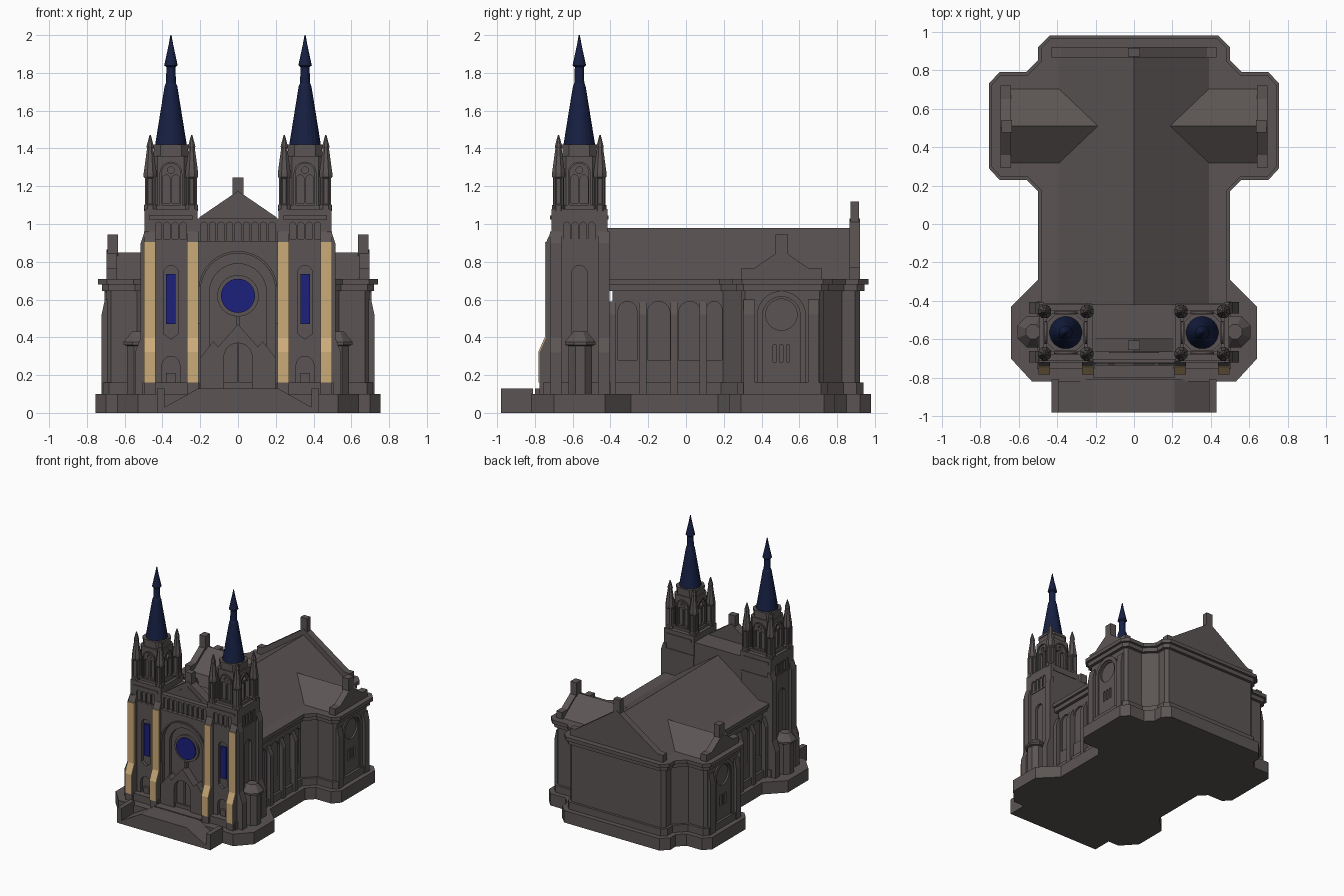
import bpy, bmesh, math
from mathutils import Vector

if "Cube" in bpy.data.objects:
    bpy.data.objects.remove(bpy.data.objects["Cube"])

def material(name, col):
    m = bpy.data.materials.new(name)
    m.diffuse_color = (*col, 1)
    m.use_nodes = True
    m.node_tree.nodes["Principled BSDF"].inputs["Base Color"].default_value = m.diffuse_color
    return m

STONE = material("stone", (0.105, 0.09, 0.088))
GOLD = material("gold_stone", (0.60, 0.41, 0.19))
BLUE = material("blue_glass", (0.012, 0.014, 0.20))
NAVY = material("spire_slate", (0.008, 0.014, 0.055))

def finish(name, bm, mat):
    bmesh.ops.recalc_face_normals(bm, faces=bm.faces[:])
    me = bpy.data.meshes.new(name)
    bm.to_mesh(me)
    bm.free()
    ob = bpy.data.objects.new(name, me)
    bpy.context.collection.objects.link(ob)
    me.materials.append(mat)
    return ob

def prism(name, profs, axis, a, b, mat=STONE):
    """Extrude one or more 2D profiles along an axis from a to b."""
    put = {'x': lambda p, t: (t, p[0], p[1]), 'y': lambda p, t: (p[0], t, p[1]),
           'z': lambda p, t: (p[0], p[1], t)}[axis]
    bm = bmesh.new()
    for pr in profs:
        lo = [bm.verts.new(put(p, a)) for p in pr]
        hi = [bm.verts.new(put(p, b)) for p in pr]
        bm.faces.new(lo)
        bm.faces.new(hi)
        for i in range(len(pr)):
            j = (i + 1) % len(pr)
            bm.faces.new((lo[i], lo[j], hi[j], hi[i]))
    return finish(name, bm, mat)

def rect(a, b, c, d):
    return [(a, c), (b, c), (b, d), (a, d)]

def box(name, x0, x1, y0, y1, z0, z1, mat=STONE):
    return prism(name, [rect(x0, x1, y0, y1)], 'z', z0, z1, mat)

def arch(c, r, z0, top, n=10):
    return [(c - r, z0), (c + r, z0)] + [(c + r * math.cos(math.pi * i / n),
            top - r + r * math.sin(math.pi * i / n)) for i in range(n + 1)]

def ring(c, z, r, n=32):
    return [(c + r * math.cos(2 * math.pi * i / n), z + r * math.sin(2 * math.pi * i / n)) for i in range(n)]

def band(c, r0, r1, z0, zc, n=16):
    """Arch-shaped moulding profile."""
    half = [(c + math.cos(math.pi * i / n), math.sin(math.pi * i / n)) for i in range(n + 1)]
    f = lambda r: [(c + (x - c) * r, zc + z * r) for x, z in half]
    return [(c + r1, z0)] + f(r1) + [(c - r1, z0), (c - r0, z0)] + f(r0)[::-1] + [(c + r0, z0)]

def lathe(name, cx, cy, prof, n, mat=STONE):
    bm = bmesh.new()
    rings = [[bm.verts.new((cx + r * math.cos(math.tau * (i + .5) / n), cy + r * math.sin(math.tau * (i + .5) / n), z))
              for i in range(n)] for r, z in prof]
    for a, b in zip(rings, rings[1:]):
        for i in range(n):
            bm.faces.new((a[i], a[(i + 1) % n], b[(i + 1) % n], b[i]))
    bm.faces.new(rings[0])
    bm.faces.new(rings[-1])
    return finish(name, bm, mat)

def cut(ob, profs, axis, a, b):
    c = prism(ob.name + "_cutter", profs, axis, a, b)
    c.hide_render = True
    c.hide_viewport = False
    c.display_type = 'WIRE'
    m = ob.modifiers.new("recess", 'BOOLEAN')
    m.operation, m.solver, m.object = 'DIFFERENCE', 'EXACT', c

# cross-shaped plan, right half from back to front
NAVE = [(.44, .98), (.50, .92), (.50, .85), (.56, .79), (.70, .79), (.755, .73), (.755, .29),
        (.70, .23), (.56, .23), (.50, .17)]
def plan(front, inset):
    half = NAVE + front
    pts = [Vector(p) for p in half + [(-x, y) for x, y in reversed(half)]]
    out = []
    for i, p in enumerate(pts):
        d0, d1 = (p - pts[i - 1]).normalized(), (pts[(i + 1) % len(pts)] - p).normalized()
        n0, n1 = Vector((d0.y, -d0.x)), Vector((d1.y, -d1.x))
        out.append(tuple(p + (n0 + n1) * inset / (1 + n0.dot(n1))))
    return out

# plinth, walls and cornices
FRONT = [(.50, -.29), (.64, -.43), (.64, -.70), (.53, -.82), (.43, -.82)]
prism("plinth", [plan(FRONT, 0)], 'z', 0, .10)
for nm, ins, z0, z1 in (("wall_base", .04, .10, .16), ("cornice_lower", .035, .645, .68),
                        ("cornice_upper", .015, .68, .71)):
    prism(nm, [plan([(.50, -.45)], ins)], 'z', z0, z1)
walls = prism("walls", [plan([(.50, -.45)], .06)], 'z', .10, .66)
SIDE = [arch(c, r, .28, .59) for c, r in ((-.31, .05), (-.145, .06), (.02, .06), (.15, .04))]
SIDE += [rect(y - .009, y + .009, .27, .36) for y in (.47, .505, .54)] + [ring(.505, .52, .083)]
for s in (1, -1):
    nave_cut = [p for p in SIDE[:4]]
    cut(walls, nave_cut, 'x', s * .425, s * .465)
    cut(walls, SIDE[4:], 'x', s * .68, s * .72)

# entrance platform with side ramps
box("entrance_platform", -.21, .21, -.98, -.81, 0, .13)
for s in (1, -1):
    prism("entrance_ramp", [[(s * .20, 0), (s * .39, 0), (s * .39, .03), (s * .21, .13), (s * .20, .13)]], 'y', -.98, -.81)
    box("entrance_side_wall", s * .39, s * .43, -.98, -.81, 0, .13)

# roofs and rear gable
prism("nave_roof", [[(-.45, .70), (-.39, .71), (0, .98), (.39, .71), (.45, .70)]], 'y', -.42, .88)
prism("rear_gable", [[(-.43, .70), (-.43, .77), (-.38, .77), (0, 1.03), (.38, .77), (.43, .77), (.43, .70)]], 'y', .865, .92)
box("rear_finial", -.03, .03, .87, .915, 1.0, 1.12)

for s in (1, -1):
    # transept roof, gable and end wall
    prism("transept_roof", [[(.31, .705), (.71, .705), (.51, .85)]], 'x', s * .15, s * .67)
    prism("transept_gable", [[(.29, .70), (.29, .765), (.36, .765), (.505, .865), (.65, .765), (.72, .765), (.72, .70)]], 'x', s * .64, s * .695)
    box("transept_finial", s * .635, s * .69, .475, .54, .83, .945)
    prism("transept_arch", [band(.505, .10, .13, .16, .515)], 'x', s * .69, s * .706)
    for y in (.335, .675):
        prism("transept_buttress", [[(s * .69, .1), (s * .722, .1), (s * .722, .52), (s * .705, .60), (s * .69, .60)]], 'y', y - .03, y + .03)
    # nave buttresses and window frames
    for y in (-.39, -.228, -.063, .092):
        prism("nave_buttress", [[(s * .43, .1), (s * .475, .1), (s * .475, .52), (s * .445, .59), (s * .43, .59)]], 'y', y - .02, y + .02)

    # tower lower stage
    cx, cy = s * .355, -.565
    tower = prism("tower_body", [rect(cx - .135, cx + .135, -.71, -.41)], 'z', .10, .92)
    niche = arch(cx, .04, .42, .78)
    niche.insert(1, (cx, .39))
    cut(tower, [niche, arch(cx, .047, .16, .30)], 'y', -.75, -.685)
    cut(tower, [arch(cy, .042, .40, .78)], 'x', s * .47, s * .54)
    prism("tower_window", [rect(cx - .025, cx + .025, .47, .735)], 'y', -.70, -.68, BLUE)
    prism("tower_door", [rect(cx - .025, cx + .025, .16, .21), ], 'y', -.705, -.68)
    box("tower_base", cx - .15, cx + .15, -.755, -.40, .10, .16)
    # front buttresses with gold facing
    for x in (s * .24, s * .467):
        fr = [(-.70, .1), (-.775, .1), (-.775, .32), (-.74, .40), (-.74, .905), (-.715, .96), (-.70, .96)]
        prism("front_buttress", [fr], 'x', x - .03, x + .03)
        face = [(-.775, .16), (-.782, .16), (-.782, .322), (-.747, .402), (-.747, .905), (-.74, .905), (-.74, .40), (-.775, .32)]
        prism("gold_facing", [face], 'x', x - .031, x + .031, GOLD)
    # side buttresses
    for y in (-.69, -.435):
        prism("tower_side_buttress", [[(s * .47, .1), (s * .545, .1), (s * .545, .32), (s * .515, .40), (s * .515, .90),
              (s * .495, .96), (s * .47, .96)]], 'y', y - .03, y + .03)
    # octagonal stair turret
    lathe("side_turret", s * .525, -.56, [(.068, .1), (.068, .355), (.088, .36), (.088, .375), (.04, .43)], 8)

    # tower middle stage with blind arcade
    mid = box("tower_arcade_stage", cx - .14, cx + .14, -.712, -.415, .90, 1.08)
    cut(mid, [arch(cx + d, .017, .91, 1.01, 6) for d in (-.066, -.022, .022, .066)], 'y', -.75, -.70)
    cut(mid, [arch(cy + d, .017, .91, 1.01, 6) for d in (-.066, -.022, .022, .066)], 'x', s * .485, s * .52)
    box("tower_band", cx - .115, cx + .115, -.72, -.41, 1.025, 1.045)

    # belfry
    h, c = .105, .03
    octo = lambda h, c: [(cx + a, cy + b) for a, b in ((h, c - h), (h, h - c), (h - c, h), (c - h, h), (-h, h - c), (-h, c - h), (c - h, -h), (h - c, -h))]
    belfry = prism("belfry", [octo(.10, .03)], 'z', 1.07, 1.36)
    prism("belfry_base", [octo(.115, .02)], 'z', 1.08, 1.10)
    prism("belfry_cornice", [octo(.09, .035)], 'z', 1.35, 1.40)
    prism("belfry_cap", [octo(.10, .04)], 'z', 1.335, 1.35)
    prism("belfry_rim", [octo(.095, .04)], 'z', 1.40, 1.42)
    for ax, k in (('y', cx), ('x', cy)):
        o = cy if ax == 'y' else cx
        for t in (1, -1):
            cut(belfry, [arch(k + d, .02, 1.11, 1.26, 6) for d in (-.025, .025)] + [ring(k, 1.285, .018, 12)],
                ax, o + t * .08, o + t * .13)
            prism("belfry_hood", [band(k, .05, .06, 1.10, 1.27, 10)], ax, o + t * .095, o + t * .11)
    # corner pinnacles
    for dx in (-.11, .11):
        for dy in (-.11, .11):
            px, py = cx + dx, cy + dy
            lathe("pinnacle", px, py, [(.036, 1.07), (.036, 1.10), (.027, 1.105), (.027, 1.24), (.037, 1.25), (.037, 1.27),
                  (.018, 1.40), (.021, 1.41), (.004, 1.47)], 8)
            for i in range(4):
                a = math.pi / 4 + i * math.pi / 2
                lathe("pinnacle_shaft", px + .029 * math.cos(a), py + .029 * math.sin(a), [(.008, 1.08), (.008, 1.25)], 6)
    # spire
    sp = lathe("spire", cx, cy, [(.085, 1.415), (.083, 1.43), (.034, 1.73), (.027, 1.745), (.024, 1.83), (.036, 1.84), (.012, 1.95), (.003, 2.0)], 20, NAVY)

# central facade with stepped arch recess
facade = box("facade", -.22, .22, -.715, -.42, .10, .91)
cut(facade, [arch(0, .198, .16, .845, 20)], 'y', -.76, -.69)
cut(facade, [arch(0, .15, .17, .79, 20)], 'y', -.76, -.665)
prism("arch_moulding", [band(0, .198, .21, .47, .647)], 'y', -.725, -.70)
prism("rose_frame", [ring(0, .62, .11)], 'y', -.68, -.66)
prism("rose_window", [ring(0, .62, .09)], 'y', -.69, -.66, BLUE)

# portal with gabled hoods and central door
portal = prism("portal", [[(-.2, .1), (.2, .1), (.2, .29), (.13, .38), (.105, .35), (0, .47), (-.105, .35), (-.13, .38), (-.2, .29)]], 'y', -.735, -.66)
cut(portal, [arch(0, .075, .13, .37)], 'y', -.76, -.70)
box("door_mullion", -.006, .006, -.71, -.69, .13, .37)
box("portal_step", -.21, .21, -.80, -.70, .10, .13)
box("portal_mast", -.008, .008, -.70, -.66, .46, .51)

# facade arcade, gable and finial
arcade = box("facade_arcade", -.22, .22, -.705, -.42, .90, 1.03)
cut(arcade, [arch(-.18 + .045 * i, .017, .91, 1.01, 6) for i in range(9)], 'y', -.75, -.69)
box("arcade_ledge", -.21, .21, -.722, -.70, .895, .91)
gable = prism("facade_gable", [[(-.205, 1.02), (.205, 1.02), (.205, 1.035), (0, 1.175), (-.205, 1.035)]], 'y', -.665, -.595)
prism("gable_panel", [[(-.13, 1.045), (.13, 1.045), (0, 1.135)]], 'y', -.672, -.66)
box("facade_finial", -.03, .03, -.655, -.605, 1.14, 1.245)
